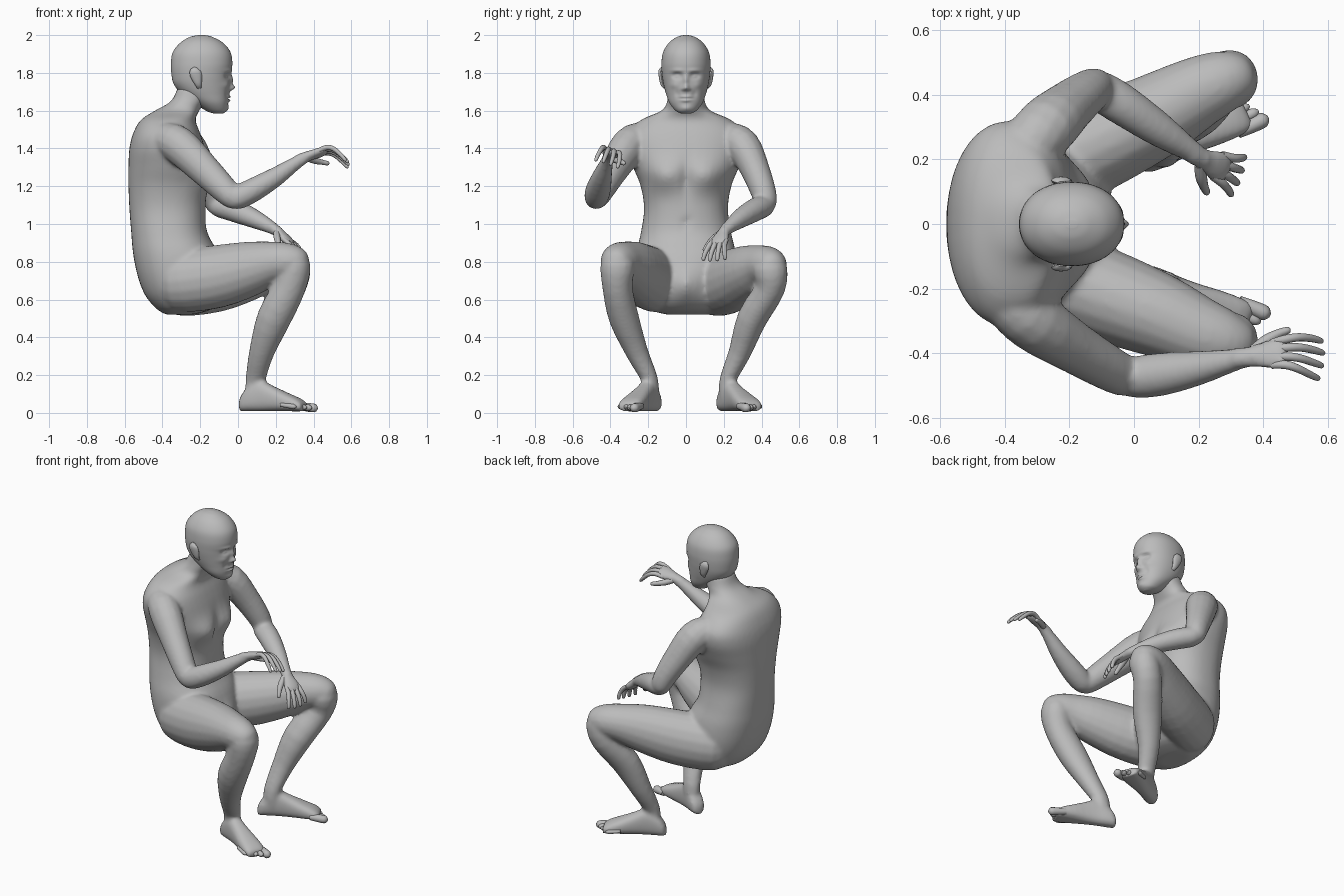
import bpy, bmesh, math
from mathutils import Vector

cube = bpy.data.objects.get("Cube")
if cube:
    bpy.data.objects.remove(cube, do_unlink=True)

clay = bpy.data.materials.new("grey clay")
clay.use_nodes = True
clay.diffuse_color = (0.5, 0.5, 0.5, 1)
clay.node_tree.nodes["Principled BSDF"].inputs["Base Color"].default_value = (0.5, 0.5, 0.5, 1)


def smooth_path(points, steps):
    """Catmull-Rom samples through rows of any length."""
    out = []
    last = len(points) - 1
    for i in range(last):
        quad = [points[max(0, min(last, i + k))] for k in (-1, 0, 1, 2)]
        for s in range(steps):
            t = s / steps
            out.append([b + 0.5 * t * (c - a + t * (2 * a - 5 * b + 4 * c - d + t * (3 * (b - c) + d - a)))
                        for a, b, c, d in zip(*quad)])
    return out + [list(points[-1])]


def ellipse(centre, u, v, sides, power=2):
    """Ring with half axes u and v; higher power is squarer."""
    ring = []
    for i in range(sides):
        a = math.tau * i / sides
        c, s = math.cos(a), math.sin(a)
        ring.append(centre + u * math.copysign(abs(c) ** (2 / power), c)
                    + v * math.copysign(abs(s) ** (2 / power), s))
    return ring


def loft(name, rings, angle=40):
    """Skin rings into a closed part."""
    bm = bmesh.new()
    loops = [[bm.verts.new(p) for p in ring] for ring in rings]
    for low, high in zip(loops, loops[1:]):
        for i in range(len(low)):
            bm.faces.new((low[i - 1], low[i], high[i], high[i - 1]))
    bm.faces.new(loops[0])
    bm.faces.new(loops[-1])
    bmesh.ops.recalc_face_normals(bm, faces=bm.faces)
    mesh = bpy.data.meshes.new(name)
    bm.to_mesh(mesh)
    bm.free()
    mesh.materials.append(clay)
    obj = bpy.data.objects.new(name, mesh)
    bpy.context.collection.objects.link(obj)
    select([obj])
    bpy.ops.object.shade_smooth_by_angle(angle=math.radians(angle))
    return obj


def select(objects):
    bpy.ops.object.select_all(action="DESELECT")
    for obj in objects:
        obj.select_set(True)
    bpy.context.view_layer.objects.active = objects[0]


def limb(name, points, up, sides=14, steps=3):
    """Tube through rows of x, y, z, half width, half height."""
    rows = smooth_path(points, steps)
    rings = []
    for i, row in enumerate(rows):
        ahead, behind = rows[min(i + 1, len(rows) - 1)], rows[max(i - 1, 0)]
        along = (Vector(ahead[:3]) - Vector(behind[:3])).normalized()
        side = along.cross(Vector(up)).normalized()
        top = side.cross(along)
        rings.append(ellipse(Vector(row[:3]), side * max(row[3], 0.003), top * max(row[4], 0.003), sides))
    return loft(name, rings)


def stack(name, levels, sides, steps, power):
    """Horizontal sections given as z, back x, front x, half width."""
    rings = []
    for z, back, front, half in smooth_path(levels, steps):
        centre = Vector(((back + front) / 2, 0, z))
        rings.append(ellipse(centre, Vector(((front - back) / 2, 0, 0)), Vector((0, half, 0)), sides, power))
    return loft(name, rings, 60)


def sculpt(obj, min_x, bumps):
    """Push the front surface along x by soft bumps: y, z, size y, size z, push."""
    for vert in obj.data.vertices:
        if vert.co.x > min_x:
            y, z = abs(vert.co.y), vert.co.z
            vert.co.x += sum(push * math.exp(-((y - by) / sy) ** 2 - ((z - bz) / sz) ** 2)
                             for by, bz, sy, sz, push in bumps)


# Torso with neck, then chest muscles, breastbone, navel and groin
torso = stack("body", [
    (.52, -.38, -.24, .1), (.55, -.43, -.14, .2), (.62, -.49, -.08, .25), (.72, -.53, -.07, .27),
    (.84, -.555, -.1, .265), (.95, -.565, -.16, .24), (1.08, -.575, -.17, .222), (1.2, -.58, -.165, .24),
    (1.3, -.58, -.155, .28), (1.4, -.575, -.175, .315), (1.48, -.555, -.2, .31), (1.55, -.515, -.225, .24),
    (1.6, -.44, -.205, .13), (1.65, -.355, -.175, .1), (1.72, -.32, -.14, .09)], 44, 4, 2.3)
sculpt(torso, -.3, [(.11, 1.25, .085, .075, .042), (0, 1.24, .02, .1, -.014), (0, 1, .02, .02, -.015),
                    (0, .68, .06, .08, .04)])

# Head and face
head = stack("head", [
    (1.585, -.13, -.08, .025), (1.6, -.17, -.062, .055), (1.64, -.23, -.052, .087), (1.69, -.3, -.046, .106),
    (1.74, -.34, -.042, .119), (1.79, -.352, -.038, .127), (1.85, -.355, -.03, .13), (1.91, -.345, -.04, .121),
    (1.96, -.305, -.08, .09), (1.99, -.255, -.135, .048), (2.0, -.21, -.175, .012)], 96, 8, 2.1)
sculpt(head, -.14, [
    (0, 1.722, .015, .015, .026), (0, 1.76, .012, .03, .014), (.016, 1.714, .009, .008, .009),
    (.047, 1.785, .022, .015, -.026), (.047, 1.783, .014, .009, .016), (.045, 1.812, .035, .009, .007),
    (0, 1.673, .026, .006, .01), (0, 1.654, .022, .006, .011), (0, 1.664, .03, .003, -.008),
    (0, 1.612, .03, .016, .008), (.065, 1.735, .022, .018, .006), (.045, 1.69, .014, .02, -.006)])
for side, label in ((1, "left"), (-1, "right")):
    limb(label + "_ear", [(-.205, side * .112, 1.72, .006, .012), (-.21, side * .124, 1.74, .011, .018),
                          (-.22, side * .131, 1.78, .013, .03), (-.228, side * .134, 1.81, .012, .028),
                          (-.225, side * .128, 1.828, .004, .01)], (1, 0, 0), 12)


def hand(label, wrist, along, thumb_side, curl):
    """Four bent fingers and a thumb; returns the palm."""
    wrist, along, across = Vector(wrist), Vector(along).normalized(), Vector(thumb_side)
    across = (across - along * across.dot(along)).normalized()
    back = across.cross(along)
    if back.z < 0:
        back = -back
    place = lambda a, s, b: wrist + along * a + across * s + back * b
    for name, s, size in (("index", .036, .95), ("middle", .012, 1), ("ring", -.013, .95), ("little", -.037, .8)):
        path = [(.075, s, 0, .012), (.12, s * 1.15, .002, .0138), (.12 + .04 * size, s * 1.4, -.2 * curl, .0128),
                (.12 + .07 * size, s * 1.6, -.65 * curl, .0115), (.12 + .087 * size, s * 1.65, -curl, .009),
                (.12 + .091 * size, s * 1.65, -1.08 * curl, .003)]
        limb(f"{label}_{name}_finger", [(*place(a, b, c), r, r) for a, b, c, r in path], back, 10)
    path = [(.015, .02, -.005, .018), (.05, .052, -.018, .018), (.085, .074, -.03, .014),
            (.115, .086, -.042, .011), (.122, .088, -.045, .003)]
    limb(label + "_thumb", [(*place(a, b, c), r, r) for a, b, c, r in path], back, 10)
    return limb(label + "_palm", [(*place(a, s, 0), w, h) for a, s, w, h in (
        (-.04, 0, .031, .027), (.02, 0, .036, .026), (.07, 0, .05, .024),
        (.105, 0, .05, .02), (.125, 0, .038, .012))], back)


# Arms: one raised forward, one resting over the thigh
right_arm = [limb("right_upper_arm", [
    (-.44, -.17, 1.44, .05, .05), (-.39, -.23, 1.45, .085, .085), (-.31, -.3, 1.415, .095, .1),
    (-.18, -.385, 1.29, .08, .086), (-.07, -.45, 1.18, .07, .072), (-.02, -.475, 1.13, .06, .058),
    (0, -.485, 1.11, .03, .03)], (0, 0, 1)),
    limb("right_forearm", [
        (-.06, -.47, 1.11, .035, .03), (-.01, -.475, 1.135, .062, .062), (.08, -.465, 1.18, .068, .064),
        (.2, -.445, 1.25, .054, .052), (.31, -.42, 1.325, .036, .036), (.38, -.405, 1.365, .03, .027)], (0, 0, 1)),
    hand("right", (.355, -.41, 1.355), (.2, .025, .06), (0, 1, -.35), .1)]
left_arm = [limb("left_upper_arm", [
    (-.4, .17, 1.44, .05, .05), (-.335, .23, 1.45, .085, .085), (-.27, .3, 1.415, .093, .097),
    (-.2, .365, 1.29, .078, .084), (-.14, .41, 1.17, .068, .07), (-.115, .425, 1.1, .057, .057),
    (-.105, .43, 1.07, .03, .03)], (1, 0, 0)),
    limb("left_forearm", [
        (-.15, .44, 1.09, .035, .03), (-.11, .415, 1.095, .062, .057), (-.03, .365, 1.075, .064, .062),
        (.08, .29, 1.03, .054, .052), (.17, .23, .985, .037, .036), (.22, .195, .955, .03, .027)], (0, 0, 1)),
    hand("left", (.205, .205, .965), (.125, -.06, -.115), (-.4, -1, 0), .035)]


def leg(label, knee_y, calf_y, ankle_y, hip_y, toe_y, drop):
    """Toes are kept apart; returns thigh, shin and foot."""
    out = math.copysign(1, knee_y)
    span = knee_y - hip_y
    thigh = limb(label + "_thigh", [(x, hip_y + span * f, z - drop, w, h) for x, f, z, w, h in (
        (-.42, -.1, .7, .07, .08), (-.33, 0, .695, .145, .16), (-.12, .33, .72, .146, .168), (.07, .64, .765, .131, .145),
        (.2, .88, .797, .111, .112), (.29, 1, .8, .093, .093), (.35, 1.03, .79, .062, .062), (.372, 1.04, .785, .02, .02))],
        (0, 0, 1), 18)
    shin = limb(label + "_shin", [
        (.29, knee_y, .86 - drop, .04, .035), (.302, knee_y, .79 - drop, .09, .083), (.27, knee_y, .66, .08, .087),
        (.19, calf_y, .5, .08, .091), (.125, (calf_y + ankle_y) / 2, .32, .06, .067),
        (.092, ankle_y, .17, .044, .053), (.09, ankle_y, .08, .043, .05)], (1, 0, 0), 18)
    # Foot from heel to ball, turned outwards
    heel = Vector((.01, ankle_y - out * .033, 0))
    along = (Vector((.41, toe_y, 0)) - heel).normalized()
    across = Vector((-along.y, along.x, 0)) * out
    rings = [ellipse(heel + along * t + Vector((0, 0, top / 2 + .008)), across * w, Vector((0, 0, top / 2)), 18, 2.6)
             for t, w, top in smooth_path([(0, .02, .05), (.015, .04, .085), (.06, .048, .14), (.12, .048, .165),
                                           (.19, .053, .135), (.27, .063, .1), (.34, .066, .07), (.375, .058, .045)], 3)]
    for i, name in enumerate(("big", "second", "third", "fourth", "little")):
        r = .023 if i == 0 else .017 - .001 * i
        path = [(.32 - .014 * i, .8 * r), (.37 - .014 * i, r), (.41 - .018 * i, r), (.426 - .018 * i, .3 * r)]
        limb(f"{label}_{name}_toe", [(*(heel + along * t + across * (.027 * i - .052 + .005 * (i > 0))
                                        + Vector((0, 0, .036 - .12 * (t - .32)))), w, w) for t, w in path], (0, 0, 1), 10)
    return [thigh, shin, loft(label + "_foot", rings)]


right_leg = leg("right", -.362, -.328, -.19, -.135, -.335, 0)
left_leg = leg("left", .445, .35, .22, .145, .385, .02)

# Blend torso and limbs into one skin
select([torso, *right_arm, *left_arm, *right_leg, *left_leg])
bpy.ops.object.join()
skin = torso.modifiers.new("skin", "REMESH")
skin.mode = "VOXEL"
skin.voxel_size = .011
skin.use_smooth_shade = True
relax = torso.modifiers.new("relax", "SMOOTH")
relax.factor = .5
relax.iterations = 8
for modifier in ("skin", "relax"):
    bpy.ops.object.modifier_apply(modifier=modifier)
